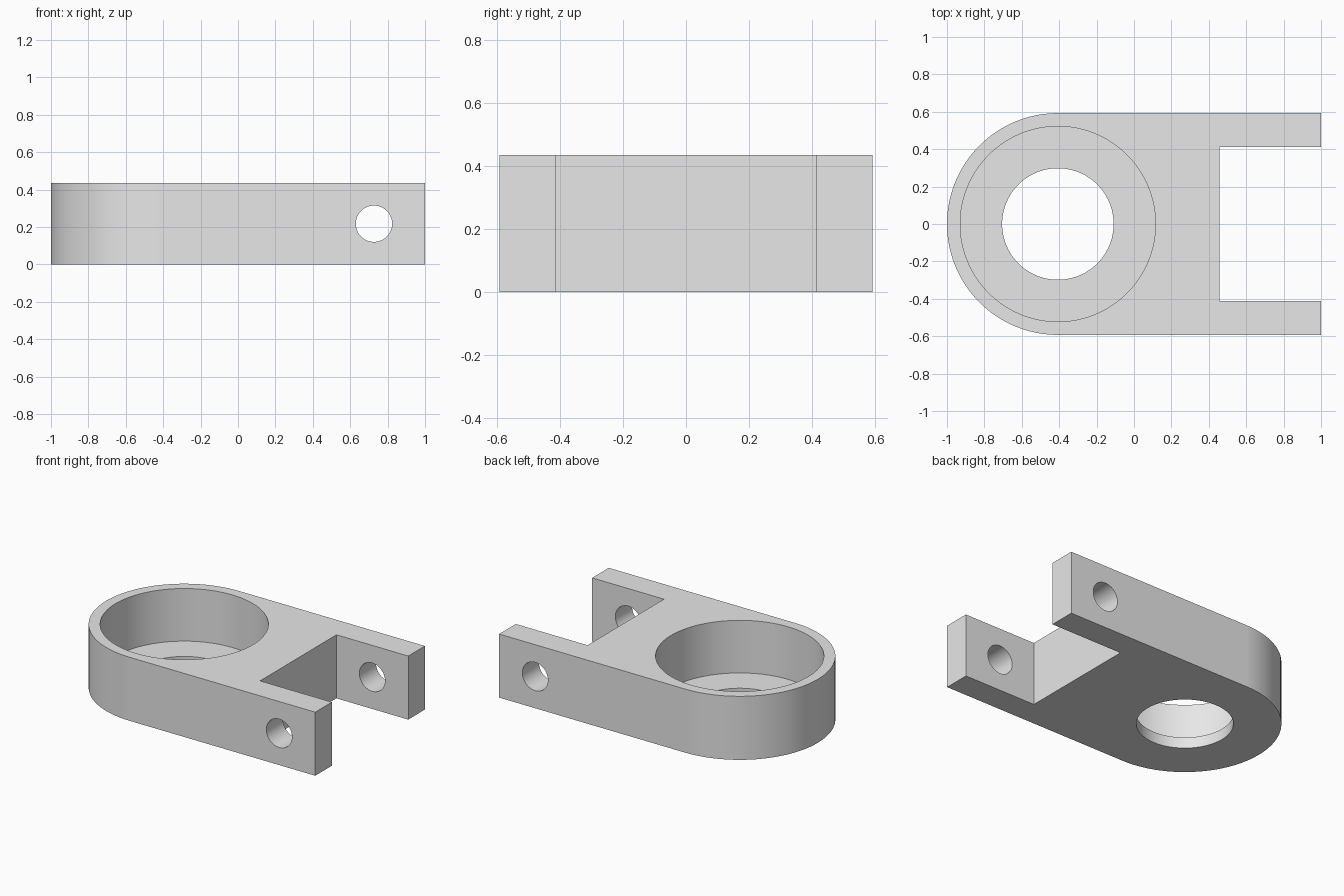
import bpy
import bmesh
from math import cos, sin, pi, radians
from mathutils import Matrix

cube = bpy.data.objects.get("Cube")
if cube:
    bpy.data.objects.remove(cube, do_unlink=True)

HEIGHT = 0.435
HALF_WIDTH = 0.593
RING_X = -1 + HALF_WIDTH
FLOOR = 0.075
SLOT_X = 0.456
SLOT_HALF = 0.413
PIN_X = 0.727
ARC_STEPS = 48

# Single grey material
grey = bpy.data.materials.new("plain grey")
grey.use_nodes = True
colour = (0.8, 0.8, 0.8, 1)
grey.diffuse_color = colour
grey.node_tree.nodes["Principled BSDF"].inputs["Base Color"].default_value = colour


def add_object(name, bm):
    bmesh.ops.recalc_face_normals(bm, faces=bm.faces)
    mesh = bpy.data.meshes.new(name)
    bm.to_mesh(mesh)
    bm.free()
    mesh.materials.append(grey)
    obj = bpy.data.objects.new(name, mesh)
    bpy.context.collection.objects.link(obj)
    return obj


def cylinder(name, radius, depth, matrix):
    bm = bmesh.new()
    bmesh.ops.create_cone(bm, cap_ends=True, segments=2 * ARC_STEPS, radius1=radius,
                          radius2=radius, depth=depth, matrix=matrix)
    return add_object(name, bm)


# Fork body: rounded end on the right, two open prongs on the left
outline = [(1, -HALF_WIDTH), (1, -SLOT_HALF), (SLOT_X, -SLOT_HALF),
           (SLOT_X, SLOT_HALF), (1, SLOT_HALF), (1, HALF_WIDTH)]
for i in range(ARC_STEPS + 1):
    a = pi / 2 + pi * i / ARC_STEPS
    outline.append((RING_X + HALF_WIDTH * cos(a), HALF_WIDTH * sin(a)))
bm = bmesh.new()
base = bm.faces.new([bm.verts.new((x, y, 0)) for x, y in outline])
top = bmesh.ops.extrude_face_region(bm, geom=[base], use_keep_orig=True)["geom"]
bmesh.ops.translate(bm, vec=(0, 0, HEIGHT),
                    verts=[v for v in top if isinstance(v, bmesh.types.BMVert)])
body = add_object("fork_body", bm)

# Deep recess, through hole in its floor, and pin hole through both prongs
cutters = [
    cylinder("recess_cutter", 0.522, 1, Matrix.Translation((RING_X, 0, FLOOR + 0.5))),
    cylinder("floor_hole_cutter", 0.298, 1, Matrix.Translation((RING_X, 0, 0))),
    cylinder("pin_hole_cutter", 0.097, 2,
             Matrix.Translation((PIN_X, 0, HEIGHT / 2)) @ Matrix.Rotation(pi / 2, 4, "X")),
]
bpy.ops.object.select_all(action="DESELECT")
body.select_set(True)
bpy.context.view_layer.objects.active = body
for cutter in cutters:
    cutter.hide_render = True
    cut = body.modifiers.new(cutter.name, "BOOLEAN")
    cut.operation = "DIFFERENCE"
    cut.solver = "EXACT"
    cut.object = cutter
    bpy.ops.object.modifier_apply(modifier=cut.name)
    bpy.data.objects.remove(cutter, do_unlink=True)

# Smooth curved walls with crisp rims and flat sides
bpy.ops.object.shade_smooth_by_angle(angle=radians(30))
weighted = body.modifiers.new("flat_sides", "WEIGHTED_NORMAL")
weighted.keep_sharp = True
